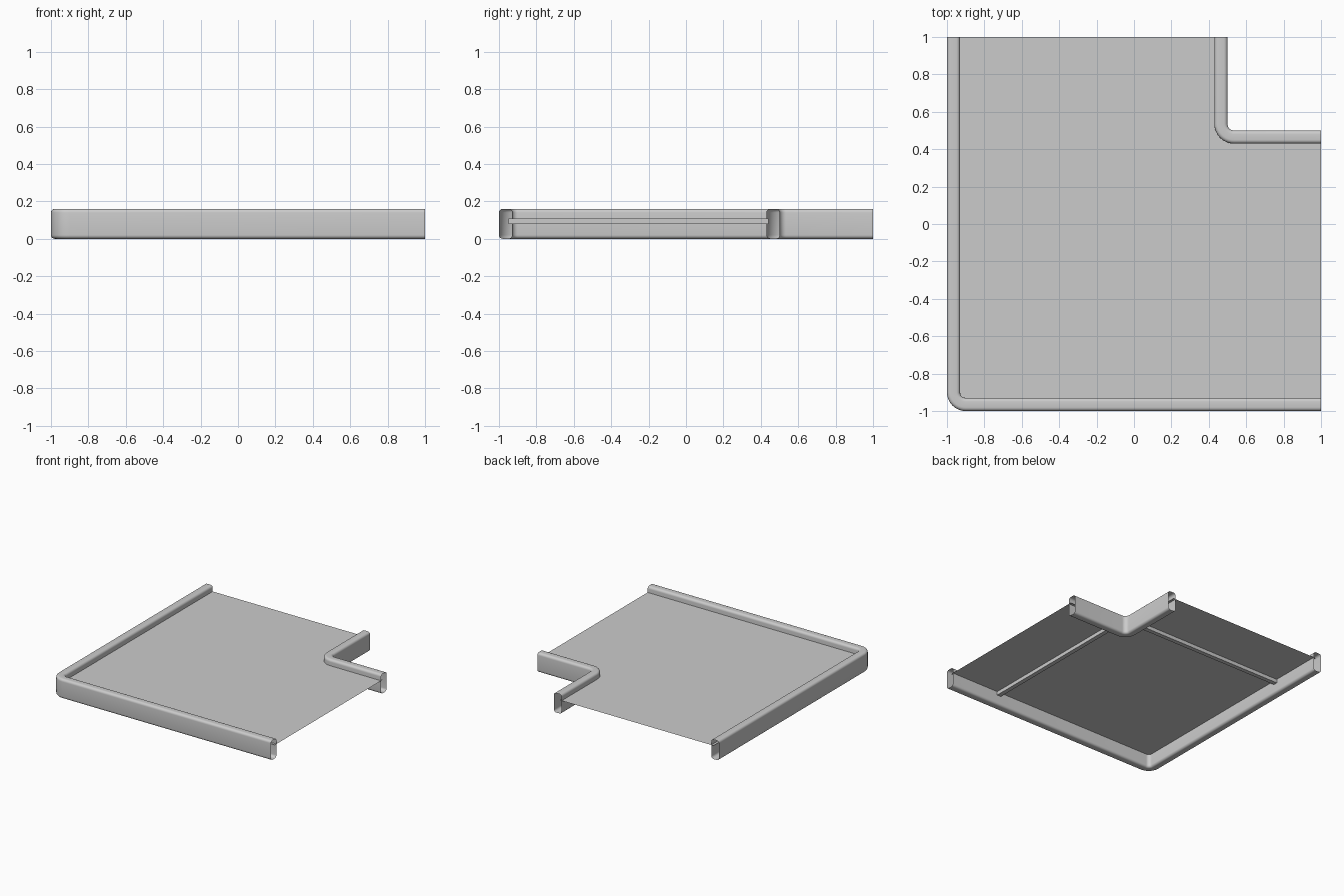
import bpy, bmesh
from math import cos, sin, pi, radians

if "Cube" in bpy.data.objects:
    bpy.data.objects.remove(bpy.data.objects["Cube"])

RAIL_H, RAIL_W, ROUND = 0.16, 0.07, 0.02
DECK_Z = 0.11


def add_object(name, bm, smooth=False):
    mesh = bpy.data.meshes.new(name)
    bm.to_mesh(mesh)
    bm.free()
    ob = bpy.data.objects.new(name, mesh)
    bpy.context.collection.objects.link(ob)
    if smooth:
        bpy.ops.object.select_all(action='DESELECT')
        ob.select_set(True)
        bpy.context.view_layer.objects.active = ob
        bpy.ops.object.shade_smooth_by_angle(angle=radians(35))
    return ob


def rounded_section(seg=5):
    # rounded rectangle: (offset across the rail, height)
    pts = []
    corners = [(RAIL_W - ROUND, RAIL_H - ROUND), (ROUND, RAIL_H - ROUND),
               (ROUND, ROUND), (RAIL_W - ROUND, ROUND)]
    for q, (cu, cz) in enumerate(corners):
        for i in range(seg + 1):
            a = (q + i / seg) * pi / 2
            pts.append((cu + ROUND * cos(a), cz + ROUND * sin(a)))
    return pts


def corner_rail(name, centre, inner_radius, seg=10):
    # hollow open-ended tube: straight, quarter bend, straight
    bm = bmesh.new()
    section = rounded_section()
    rings = [[bm.verts.new((centre - inner_radius - u, 1, z)) for u, z in section]]
    for i in range(seg + 1):
        a = pi + i / seg * pi / 2
        rings.append([bm.verts.new((centre + (inner_radius + u) * cos(a),
                                    centre + (inner_radius + u) * sin(a), z))
                      for u, z in section])
    rings.append([bm.verts.new((1, centre - inner_radius - u, z)) for u, z in section])
    n = len(section)
    for r0, r1 in zip(rings, rings[1:]):
        for j in range(n):
            k = (j + 1) % n
            bm.faces.new((r0[j], r0[k], r1[k], r1[j]))
    bmesh.ops.recalc_face_normals(bm, faces=bm.faces)
    return add_object(name, bm, smooth=True)


def box(name, lo, hi):
    bm = bmesh.new()
    bmesh.ops.create_cube(bm, size=1)
    for v in bm.verts:
        v.co = [(a + b) / 2 + c * (b - a) for a, b, c in zip(lo, hi, v.co)]
    return add_object(name, bm)


# Rails round the outside and inside of the corner
corner_rail("outer_rail", -0.90, 0.03)
corner_rail("inner_rail", 0.535, 0.035)

# Thin L-shaped deck sheet
bm = bmesh.new()
outline = [(-0.95, -0.95), (1, -0.95), (1, 0.45), (0.535, 0.45),
           (0.475, 0.475), (0.45, 0.535), (0.45, 1), (-0.95, 1)]
bm.faces.new([bm.verts.new((x, y, DECK_Z)) for x, y in outline])
add_object("deck", bm)

# Support ribs under the deck, one across each arm
A, B = 0.53, 0.565
box("rib_right", (A, -0.95, 0.08), (B, 0.44, DECK_Z - 0.0005))
box("rib_back", (-0.95, A, 0.08), (0.44, B, DECK_Z - 0.0005))
